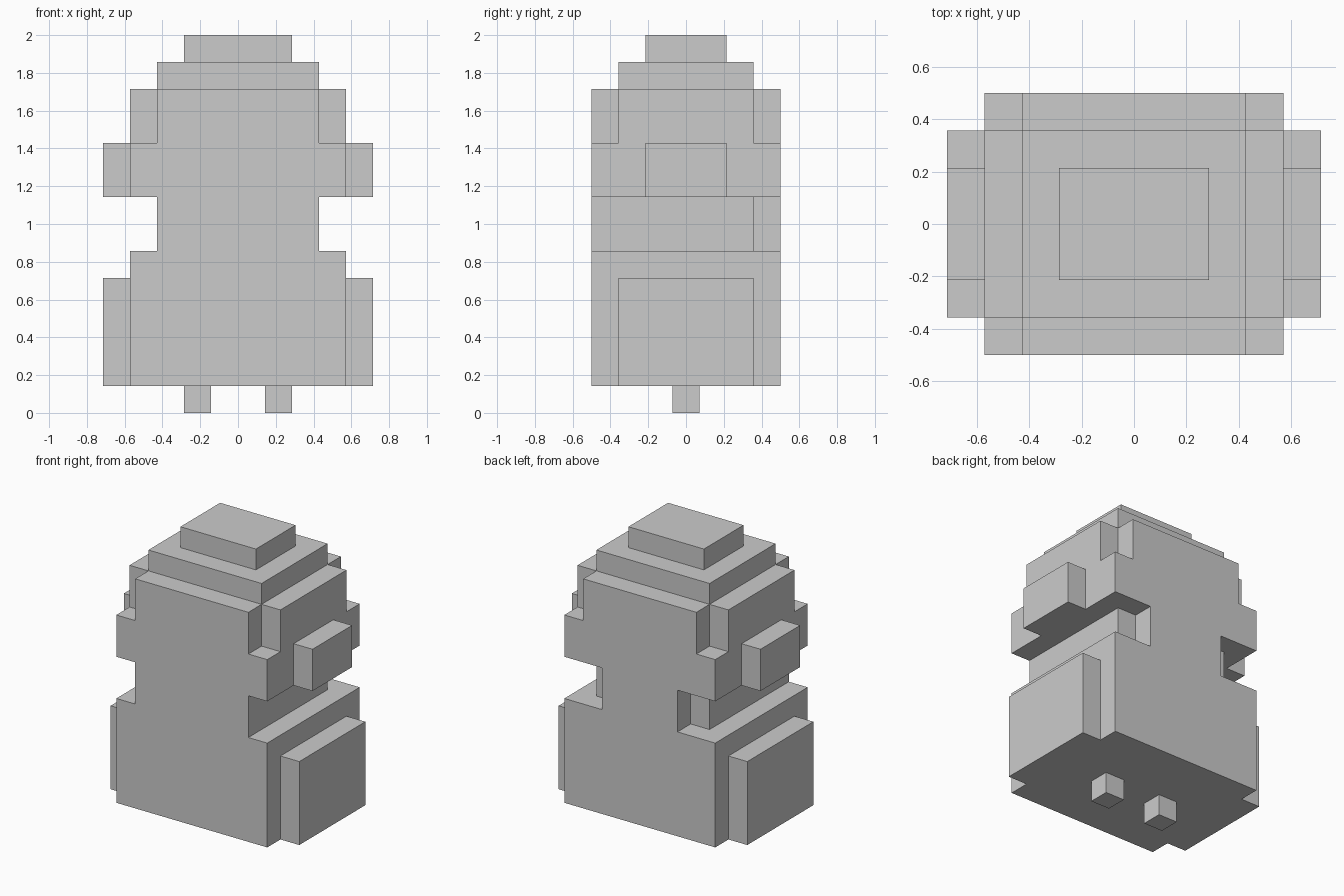
import bpy, bmesh
from mathutils import Vector
from itertools import product

if "Cube" in bpy.data.objects:
    bpy.data.objects.remove(bpy.data.objects["Cube"])

U = 1 / 7  # one block

# Each part is a list of boxes in block units: half width x, y range, z range
def mid(hx, hy, z0, z1):
    return [(-hx, hx, -hy, hy, z0, z1)]

def pair(x0, x1, hy, z0, z1):
    return [(x0, x1, -hy, hy, z0, z1), (-x1, -x0, -hy, hy, z0, z1)]

parts = {
    "feet": pair(1, 2, 0.5, 0, 1),
    "lower_body": mid(4, 3.5, 1, 6),
    "lower_side_pads": pair(4, 5, 2.5, 1, 5),
    # recessed waist, with a narrower back panel
    "waist": [(-3, 3, -3.5, 2.5, 6, 8), (-2, 2, 2.5, 3.5, 6, 8)],
    "upper_body": mid(4, 3.5, 8, 10),
    "upper_side_pads": pair(4, 5, 1.5, 8, 10),
    "shoulders": mid(3, 3.5, 10, 12) + mid(4, 2.5, 10, 12),
    "upper_step": mid(3, 2.5, 12, 13),
    "top_cap": mid(2, 1.5, 13, 14),
}

def cells(boxes):
    """Unit blocks filled by the boxes (y shifted by 3.5 to whole numbers)."""
    out = set()
    for x0, x1, y0, y1, z0, z1 in boxes:
        out |= set(product(range(x0, x1), range(int(y0 + 3.5), int(y1 + 3.5)),
                           range(z0, z1)))
    return out

filled = {name: cells(boxes) for name, boxes in parts.items()}
solid = set().union(*filled.values())

def build(name, blocks):
    """Outer skin of a part; faces touching neighbouring parts are left out."""
    bm = bmesh.new()
    verts = {}

    def vert(p):
        if p not in verts:
            verts[p] = bm.verts.new((p[0] * U, (p[1] - 3.5) * U, p[2] * U))
        return verts[p]

    for c in sorted(blocks):
        for axis, side in product(range(3), (0, 1)):
            n = list(c)
            n[axis] += 1 if side else -1
            if tuple(n) in solid:
                continue
            a, b = (axis + 1) % 3, (axis + 2) % 3
            quad = []
            for da, db in ((0, 0), (1, 0), (1, 1), (0, 1)):
                p = list(c)
                p[axis] += side
                p[a] += da
                p[b] += db
                quad.append(vert(tuple(p)))
            bm.faces.new(quad if side else quad[::-1])

    # merge flat neighbouring faces
    bmesh.ops.dissolve_limit(bm, angle_limit=0.01, verts=bm.verts[:], edges=bm.edges[:])
    mesh = bpy.data.meshes.new(name)
    bm.to_mesh(mesh)
    bm.free()
    bpy.context.collection.objects.link(bpy.data.objects.new(name, mesh))

for name, blocks in filled.items():
    build(name, blocks)
